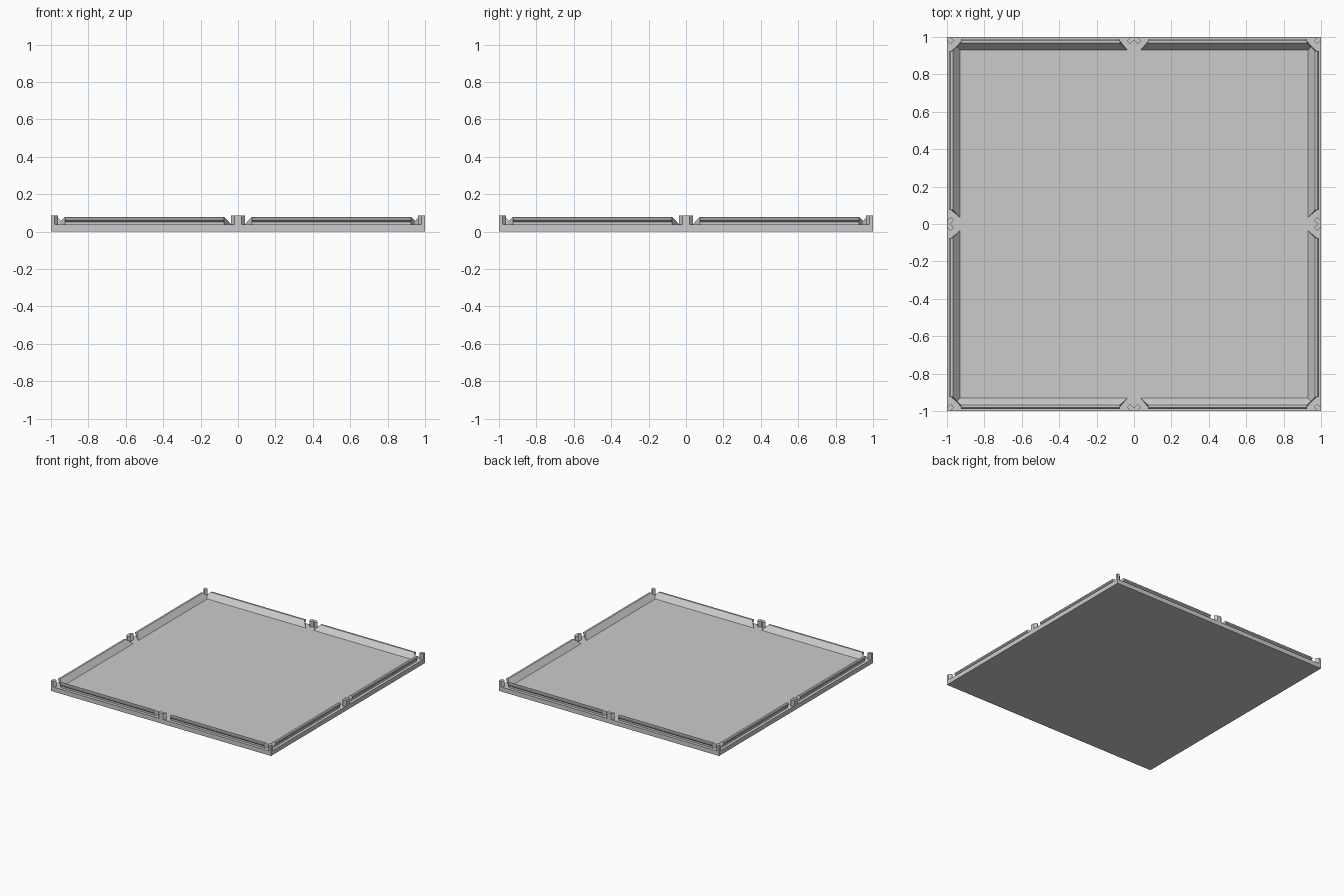
import bpy
from mathutils import Matrix
from math import pi

if "Cube" in bpy.data.objects:
    bpy.data.objects.remove(bpy.data.objects["Cube"])

gray = bpy.data.materials.new("light_gray")
gray.use_nodes = True
gray.diffuse_color = (0.6, 0.6, 0.6, 1)
gray.node_tree.nodes["Principled BSDF"].inputs["Base Color"].default_value = (0.6, 0.6, 0.6, 1)

FLOOR, RAIL_TOP, POST_TOP = 0.037, 0.079, 0.085
INNER, CREST = 0.93, 0.967


def make(name, lower, upper, turn=0.0):
    """Solid between two matching outlines, turned about z."""
    n = len(lower)
    faces = [tuple(range(n))[::-1], tuple(range(n, 2 * n))]
    faces += [(i, (i + 1) % n, n + (i + 1) % n, n + i) for i in range(n)]
    mesh = bpy.data.meshes.new(name)
    mesh.from_pydata(list(lower) + list(upper), [], faces)
    mesh.transform(Matrix.Rotation(turn, 4, "Z"))
    mesh.materials.append(gray)
    obj = bpy.data.objects.new(name, mesh)
    bpy.context.collection.objects.link(obj)
    return obj


# Solid floor slab
square = [(-1, -1), (1, -1), (1, 1), (-1, 1)]
make("floor_slab", [(x, y, 0) for x, y in square], [(x, y, FLOOR) for x, y in square])

# Rail section: sloped inside, flat crest, undercut lip outside (distance out, height)
section = [(INNER, FLOOR), (CREST, RAIL_TOP), (0.982, RAIL_TOP), (0.988, 0.073),
           (0.988, 0.062), (0.976, 0.052), (0.976, FLOOR)]


def end_gap(out):
    """Gap left beside a post, narrowing inward along a diagonal cut."""
    return 0.035 + min(max(out - INNER, 0), CREST - INNER) * 1.05


sides = ["front", "left", "back", "right"]
for i, side in enumerate(sides):
    turn = i * pi / 2
    for half, start in (("a", -1), ("b", 0)):
        near = [(start + end_gap(d), -d, z) for d, z in section]
        far = [(start + 1 - end_gap(d), -d, z) for d, z in section]
        make(f"{side}_rail_{half}", near, far, turn)

# Diagonal post arm, pointing inward from the corner of each quarter tile
arm = [(0, 0), (0.018, 0), (0.038, 0.02), (0.02, 0.038), (0, 0.018)]
# Pair of arms joined in a V at the middle of each side
vee = arm[1:4] + [(0, 0.018)] + [(-x, y) for x, y in arm[3:0:-1]]
for i, side in enumerate(sides):
    for name, outline, x0 in (("corner_post", arm, -1), ("middle_post", vee, 0)):
        pts = [(x0 + x, y - 1) for x, y in outline]
        make(f"{side}_{name}", [(x, y, FLOOR) for x, y in pts],
             [(x, y, POST_TOP) for x, y in pts], i * pi / 2)

# Consistent outward normals
import bmesh
for obj in bpy.context.collection.objects:
    if obj.type == "MESH" and gray.name in obj.data.materials:
        bm = bmesh.new()
        bm.from_mesh(obj.data)
        bmesh.ops.recalc_face_normals(bm, faces=bm.faces)
        bm.to_mesh(obj.data)
        bm.free()
